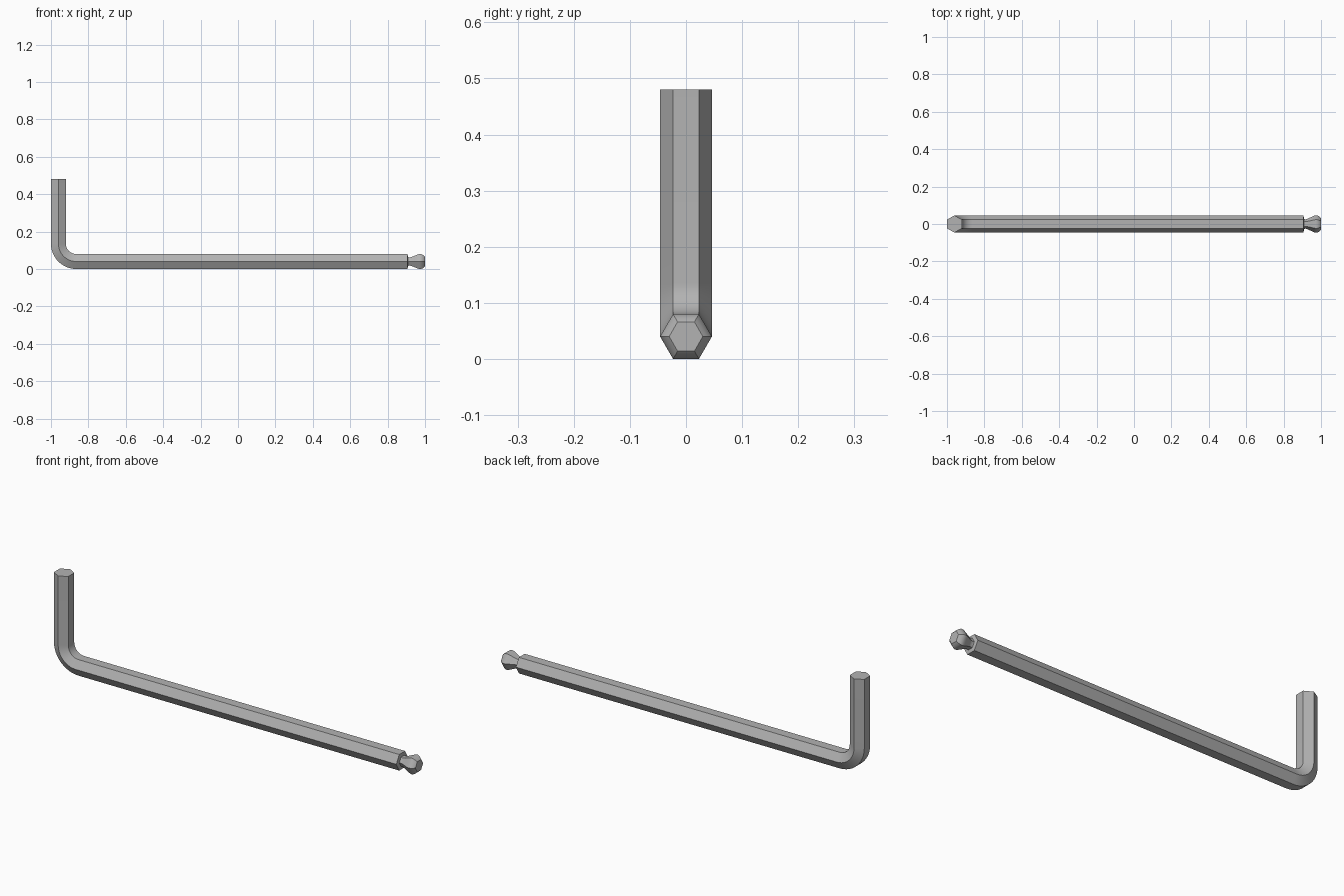
import bpy, bmesh
from math import sin, cos, pi, radians
from mathutils import Vector

cube = bpy.data.objects.get("Cube")
if cube:
    bpy.data.objects.remove(cube, do_unlink=True)

steel = bpy.data.materials.new("grey_steel")
steel.use_nodes = True
colour = (0.45, 0.45, 0.45, 1)
steel.diffuse_color = colour
steel.node_tree.nodes["Principled BSDF"].inputs["Base Color"].default_value = colour

APOTHEM = 0.04
RADIUS = APOTHEM / cos(pi / 6)
BEND = 0.095          # centre line radius of the bend
HEIGHT = 0.48
SHAFT_END = 0.906
BEND_STEPS = 12


def hex_sweep(name, stations):
    """Skin hexagonal rings; each station is (x, z, tilt, radius)."""
    bm = bmesh.new()
    rings = []
    for x, z, tilt, r in stations:
        normal = Vector((sin(tilt), 0, cos(tilt)))
        centre = Vector((x, 0, z))
        rings.append([bm.verts.new(centre + r * (Vector((0, cos(k * pi / 3), 0))
                                                 + normal * sin(k * pi / 3)))
                      for k in range(6)])
    for a, b in zip(rings, rings[1:]):
        for k in range(6):
            j = (k + 1) % 6
            bm.faces.new((a[k], a[j], b[j], b[k]))
    bm.faces.new(rings[0])
    bm.faces.new(rings[-1])
    bmesh.ops.recalc_face_normals(bm, faces=bm.faces)
    mesh = bpy.data.meshes.new(name)
    bm.to_mesh(mesh)
    bm.free()
    mesh.materials.append(steel)
    obj = bpy.data.objects.new(name, mesh)
    bpy.context.collection.objects.link(obj)
    bpy.ops.object.select_all(action='DESELECT')
    obj.select_set(True)
    bpy.context.view_layer.objects.active = obj
    bpy.ops.object.shade_smooth_by_angle(angle=radians(32))
    return obj


# Short arm, rounded bend and long arm
bend_x, bend_z = -1 + APOTHEM + BEND, APOTHEM + BEND
path = [(-1 + APOTHEM, HEIGHT, pi / 2, RADIUS)]
for i in range(BEND_STEPS + 1):
    t = pi / 2 * (1 - i / BEND_STEPS)
    path.append((bend_x - BEND * sin(t), bend_z - BEND * cos(t), t, RADIUS))

# Undercut neck and rounded ball tip: (x, radius)
tip = [(SHAFT_END, RADIUS), (0.909, 0.027), (0.917, 0.025), (0.928, 0.028),
       (0.945, 0.036), (0.960, 0.043), (0.970, RADIUS), (0.978, RADIUS),
       (0.986, 0.043), (0.994, 0.037), (1.0, 0.030)]
path += [(x, APOTHEM, 0, r) for x, r in tip]

hex_sweep("hex_key", path)
